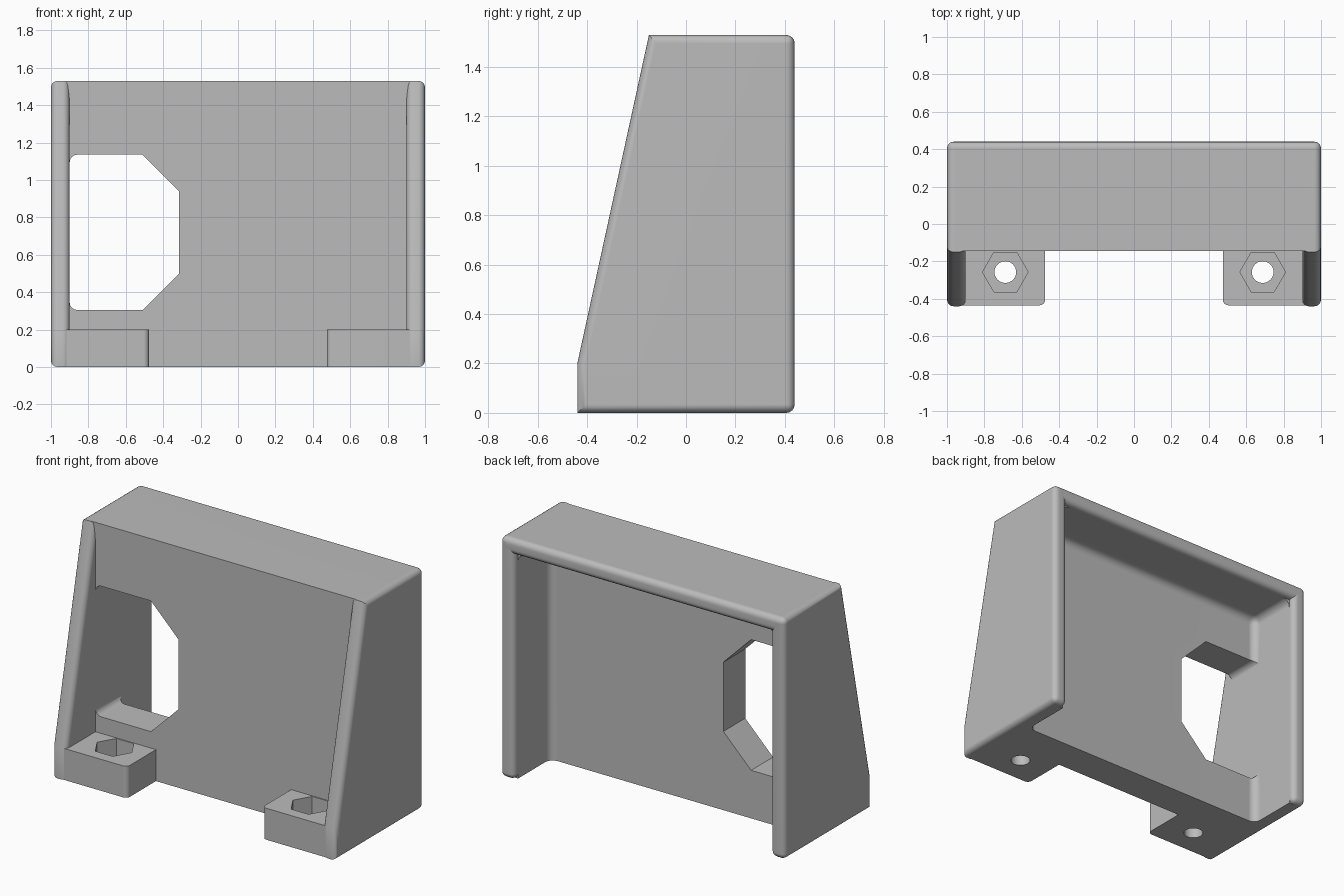
import bpy, bmesh, math
from mathutils import Vector

cube = bpy.data.objects.get("Cube")
if cube:
    bpy.data.objects.remove(cube, do_unlink=True)

grey = bpy.data.materials.new("light_grey")
grey.use_nodes = True
grey.diffuse_color = (0.5, 0.5, 0.5, 1)
for node in grey.node_tree.nodes:
    if node.type == 'BSDF_PRINCIPLED':
        node.inputs["Base Color"].default_value = grey.diffuse_color

HALF, INNER = 1.0, 0.9          # outer and inner faces of the side walls
FRONT, BACK = -0.44, 0.44
PANEL_FRONT, PANEL_BACK = -0.145, 0.075
HEIGHT, FOOT_H = 1.53, 0.2
R = 0.035


def prism(name, pts, axis, lo, hi, rule=None, radius=R):
    """Extrude a profile along an axis; round the edges picked by the rule."""
    place = {'x': lambda a, b, t: (t, a, b),
             'y': lambda a, b, t: (a, t, b),
             'z': lambda a, b, t: (a, b, t)}[axis]
    bm = bmesh.new()
    ends = [[bm.verts.new(place(a, b, t)) for a, b in pts] for t in (lo, hi)]
    bm.faces.new(ends[0])
    bm.faces.new(ends[1])
    n = len(pts)
    for i in range(n):
        j = (i + 1) % n
        bm.faces.new((ends[0][i], ends[0][j], ends[1][j], ends[1][i]))
    bmesh.ops.recalc_face_normals(bm, faces=bm.faces)
    if rule:
        picked = [e for e in bm.edges
                  if rule((e.verts[0].co + e.verts[1].co) / 2,
                          (e.verts[1].co - e.verts[0].co).normalized())]
        bmesh.ops.bevel(bm, geom=picked, offset=radius, segments=4,
                        profile=0.5, affect='EDGES', clamp_overlap=True)
    bmesh.ops.recalc_face_normals(bm, faces=bm.faces)
    mesh = bpy.data.meshes.new(name)
    bm.to_mesh(mesh)
    bm.free()
    mesh.materials.append(grey)
    obj = bpy.data.objects.new(name, mesh)
    bpy.context.collection.objects.link(obj)
    return obj


def rect(a0, b0, a1, b1):
    return [(a0, b0), (a1, b0), (a1, b1), (a0, b1)]


def ring(cx, cy, r, n):
    return [(cx + r * math.cos(i * math.tau / n),
             cy + r * math.sin(i * math.tau / n)) for i in range(n)]


def cut(obj, *cutters):
    for c in cutters:
        mod = obj.modifiers.new("cut", 'BOOLEAN')
        mod.operation, mod.solver, mod.object = 'DIFFERENCE', 'EXACT', c
    deps = bpy.context.evaluated_depsgraph_get()
    obj_mesh = bpy.data.meshes.new_from_object(obj.evaluated_get(deps))
    obj.modifiers.clear()
    obj.data = obj_mesh
    for c in cutters:
        bpy.data.objects.remove(c, do_unlink=True)


def near(a, b):
    return abs(a - b) < 1e-4


parts = []

# Panel block, hollowed from the back, with an angled window
panel = prism("front_panel", rect(PANEL_FRONT, 0, BACK - 0.04, HEIGHT), 'x', -0.95, 0.95)
recess = prism("recess_cutter", rect(-INNER, -0.3, INNER, HEIGHT - 0.1), 'y',
               PANEL_BACK, 0.7,
               lambda m, d: m.z > 0 and (near(m.y, PANEL_BACK) or m.z > 1.4), 0.05)
window = prism("window_cutter",
               [(-INNER, 0.305), (-0.51, 0.305), (-0.315, 0.5),
                (-0.315, 0.94), (-0.51, 1.135), (-INNER, 1.135)], 'y', -0.5, 0.3,
               lambda m, d: abs(d.y) > 0.9 and near(m.x, -INNER), 0.04)
cut(panel, recess, window)
parts.append(panel)

# Rounded rail along the top of the back opening
parts.append(prism("top_rail", rect(0.15, HEIGHT - 0.1, BACK, HEIGHT), 'x', -0.96, 0.96,
                   lambda m, d: abs(d.x) > 0.9 and near(m.y, BACK)))

# Sloped side walls and mounting feet
profile = [(FRONT, 0), (BACK, 0), (BACK, HEIGHT), (-0.15, HEIGHT), (FRONT, FOOT_H)]


def wall_edges(m, d):
    return abs(d.x) < 0.1 or m.y > 0.4


for side, s in (("right", -1), ("left", 1)):
    parts.append(prism(side + "_side_wall", profile, 'x',
                       *sorted((s * INNER, s * HALF)), wall_edges))

    x0, x1 = sorted((s * 0.475, s * 0.955))
    foot = prism(side + "_foot", rect(x0, FRONT + 0.005, x1, 0), 'z', 0, FOOT_H,
                 lambda m, d: abs(d.z) > 0.9 and abs(m.x) < 0.6 and m.y < -0.2, 0.03)
    cx, cy = s * 0.688, -0.257
    nut = prism("nut_cutter", ring(cx, cy, 0.122, 6), 'z', 0.09, 0.4)
    hole = prism("hole_cutter", ring(cx, cy, 0.058, 32), 'z', -0.2, 0.3)
    cut(foot, nut, hole)
    parts.append(foot)

# Smooth roundings, flat faces kept flat
for obj in bpy.context.selected_objects:
    obj.select_set(False)
for obj in parts:
    obj.select_set(True)
bpy.context.view_layer.objects.active = panel
bpy.ops.object.shade_smooth_by_angle(angle=math.radians(30))
for obj in parts:
    mod = obj.modifiers.new("flat_faces", 'WEIGHTED_NORMAL')
    mod.keep_sharp = True
